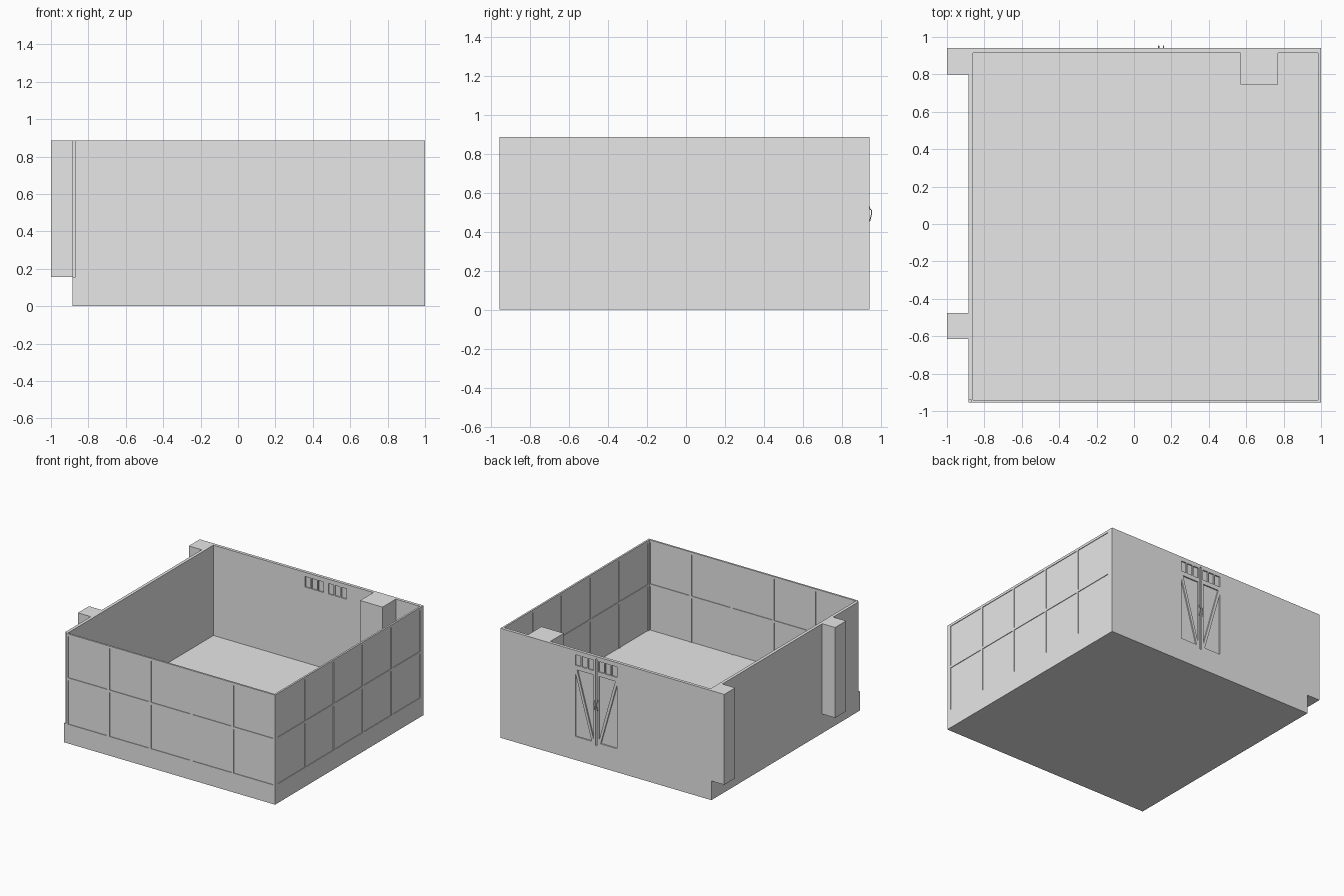
import bpy, bmesh

if "Cube" in bpy.data.objects:
    bpy.data.objects.remove(bpy.data.objects["Cube"])

grey = bpy.data.materials.new("plain_grey")
grey.use_nodes = True
COLOUR = (0.8, 0.8, 0.8, 1)
grey.diffuse_color = COLOUR
grey.node_tree.nodes["Principled BSDF"].inputs["Base Color"].default_value = COLOUR

FLOOR, TOP = 0.155, 0.885


def add_prism(bm, points, direction):
    """Extrude a flat outline into a closed solid."""
    face = bm.faces.new([bm.verts.new(p) for p in points])
    out = bmesh.ops.extrude_face_region(bm, geom=[face])
    moved = [v for v in out["geom"] if isinstance(v, bmesh.types.BMVert)]
    bmesh.ops.translate(bm, verts=moved, vec=direction)


def add_box(bm, x, y, z):
    add_prism(bm, [(x[0], y[0], z[0]), (x[1], y[0], z[0]),
                   (x[1], y[1], z[0]), (x[0], y[1], z[0])], (0, 0, z[1] - z[0]))


def finish(bm, name):
    bmesh.ops.recalc_face_normals(bm, faces=bm.faces)
    mesh = bpy.data.meshes.new(name)
    bm.to_mesh(mesh)
    bm.free()
    mesh.materials.append(grey)
    obj = bpy.data.objects.new(name, mesh)
    bpy.context.collection.objects.link(obj)
    return obj


# Floor slab
bm = bmesh.new()
add_box(bm, (-0.885, 1), (-0.955, 0.94), (0, FLOOR))
finish(bm, "floor_slab")

# Solid back and side walls with outer columns and inner pillar
plan = [(1, .94), (-1, .94), (-1, .8), (-.885, .8), (-.885, -.475), (-1, -.475),
        (-1, -.615), (-.885, -.615), (-.885, -.94), (-.86, -.94), (-.86, .915),
        (.57, .915), (.57, .745), (.77, .745), (.77, .915), (1, .915)]
bm = bmesh.new()
add_prism(bm, [(x, y, FLOOR) for x, y in plan], (0, 0, TOP - FLOOR))
walls = finish(bm, "solid_walls")

# Recesses for the double door and the transom lights above it
DOOR_X, OUTER, INNER = 0.145, 0.94, 0.915
cut = bmesh.new()
add_box(cut, (DOOR_X - .007, DOOR_X + .007), (OUTER - .01, OUTER + .05), (.165, .865))
for side in (-1, 1):
    lower = [(.185, .19), (.185, .70), (.04, .19)]
    upper = [(.025, .73), (.17, .73), (.025, .215)]
    for outline in (lower, upper):
        add_prism(cut, [(DOOR_X + side * u, OUTER - .01, z) for u, z in outline],
                  (0, .05, 0))
    for i in range(3):
        u = .022 + i * .058
        xs = sorted((DOOR_X + side * u, DOOR_X + side * (u + .048)))
        add_box(cut, xs, (OUTER - .01, OUTER + .05), (.765, .85))
        add_box(cut, xs, (INNER - .05, INNER + .01), (.765, .85))
cutter = finish(cut, "door_cutter")
cutter.hide_render = True
mod = walls.modifiers.new("door_recesses", "BOOLEAN")
mod.operation = "DIFFERENCE"
mod.solver = "EXACT"
mod.object = cutter
bpy.context.view_layer.objects.active = walls
bpy.ops.object.modifier_apply(modifier=mod.name)
bpy.data.objects.remove(cutter)


# Thin window walls: a frame of bars with recessed panes
def window_wall(name, start, end, depth, along_x, columns=5, bar=.02):
    bm = bmesh.new()

    def part(along, across, z):
        add_box(bm, *((along, across) if along_x else (across, along)), z)

    lo, hi = depth
    middle = (FLOOR + TOP) / 2
    part((start, end), (lo, hi), (TOP - bar, TOP))
    step = (end - start - bar) / columns
    for i in range(columns + 1):
        a = start + i * step
        part((a, a + bar), (lo, hi), (FLOOR, TOP - bar))
        if i < columns:
            gap = (a + bar, a + step)
            part(gap, (lo, hi), (middle - bar / 2, middle + bar / 2))
            part(gap, (lo + .005, hi - .005), (FLOOR, middle - bar / 2))
            part(gap, (lo + .005, hi - .005), (middle + bar / 2, TOP - bar))
    return finish(bm, name)


window_wall("front_window_wall", -0.87, 1, (-0.955, -0.94), True)
window_wall("side_window_wall", -0.94, 0.915, (0.985, 1), False)

# Bent door handles
for side, name in ((-1, "right_door_handle"), (1, "left_door_handle")):
    curve = bpy.data.curves.new(name, "CURVE")
    curve.dimensions = "3D"
    curve.bevel_depth = .003
    curve.bevel_resolution = 1
    curve.use_fill_caps = True
    path = [(.938, .535), (.943, .515), (.952, .51), (.952, .495), (.942, .455), (.938, .45)]
    line = curve.splines.new("POLY")
    line.points.add(len(path) - 1)
    for point, (y, z) in zip(line.points, path):
        point.co = (DOOR_X + side * .013, y, z, 1)
    curve.materials.append(grey)
    bpy.context.collection.objects.link(bpy.data.objects.new(name, curve))
